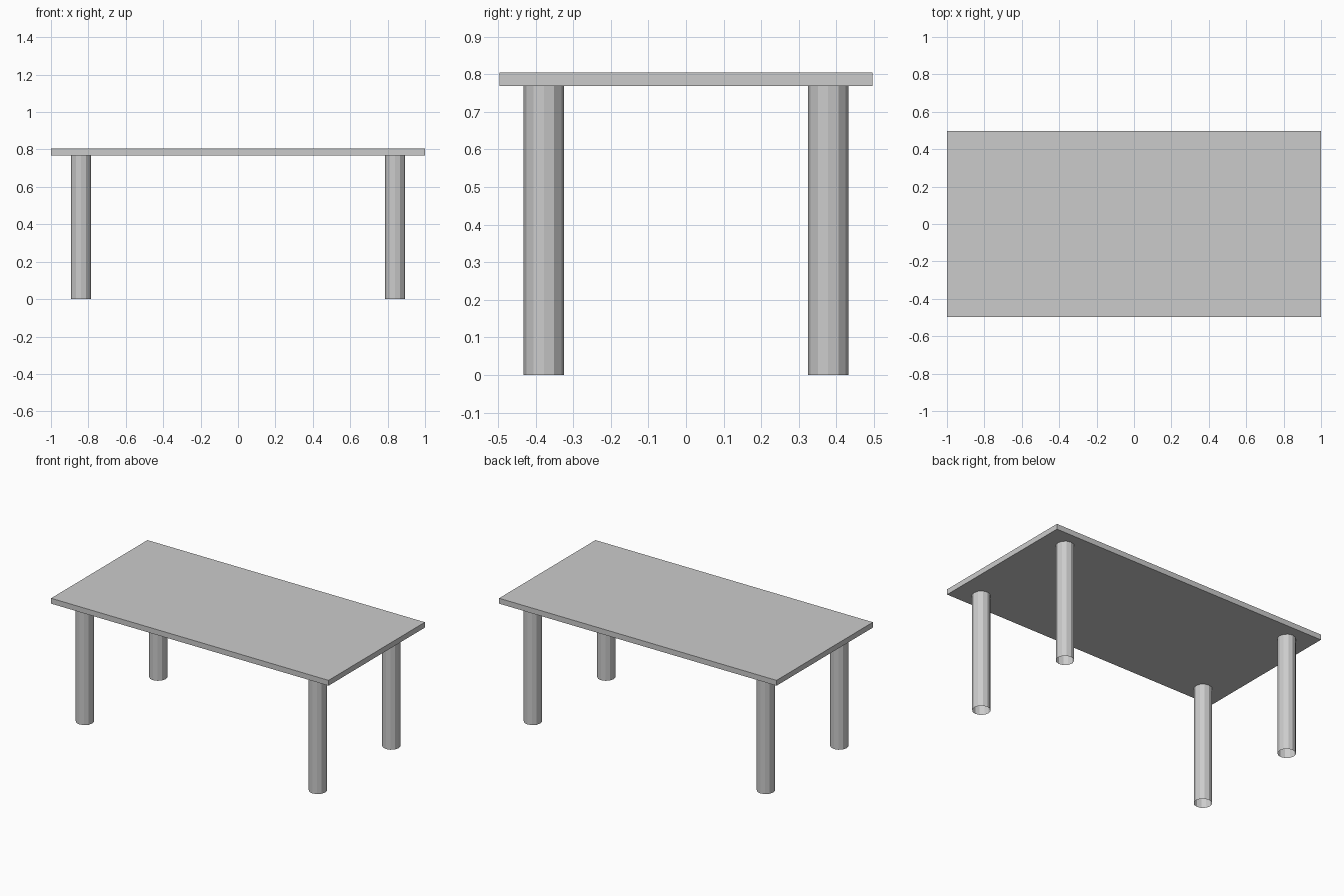
import bpy

if "Cube" in bpy.data.objects:
    bpy.data.objects.remove(bpy.data.objects["Cube"], do_unlink=True)

# Single plain grey
grey = bpy.data.materials.new("light_grey")
grey.use_nodes = True
color = (0.6, 0.6, 0.6, 1)
grey.diffuse_color = color
grey.node_tree.nodes["Principled BSDF"].inputs["Base Color"].default_value = color

WIDTH, DEPTH, HEIGHT = 2.0, 0.992, 0.804
THICKNESS = 0.035
LEG_HEIGHT = HEIGHT - THICKNESS
LEG_X, LEG_Y, LEG_RADIUS = 0.84, 0.378, 0.054


def finish(name):
    obj = bpy.context.object
    obj.name = name
    obj.data.materials.append(grey)
    return obj


# Table top: thin slab
bpy.ops.mesh.primitive_cube_add(size=1, location=(0, 0, HEIGHT - THICKNESS / 2))
top = finish("table_top")
top.scale = (WIDTH, DEPTH, THICKNESS)
bpy.ops.object.transform_apply(location=False, rotation=False, scale=True)

# Legs: faceted open tubes under each corner
for side, sx in (("left", 1), ("right", -1)):
    for end, sy in (("front", -1), ("back", 1)):
        bpy.ops.mesh.primitive_cylinder_add(
            vertices=12, radius=LEG_RADIUS, depth=LEG_HEIGHT, end_fill_type='NOTHING',
            location=(sx * LEG_X, sy * LEG_Y, LEG_HEIGHT / 2))
        finish(f"{end}_{side}_leg")
